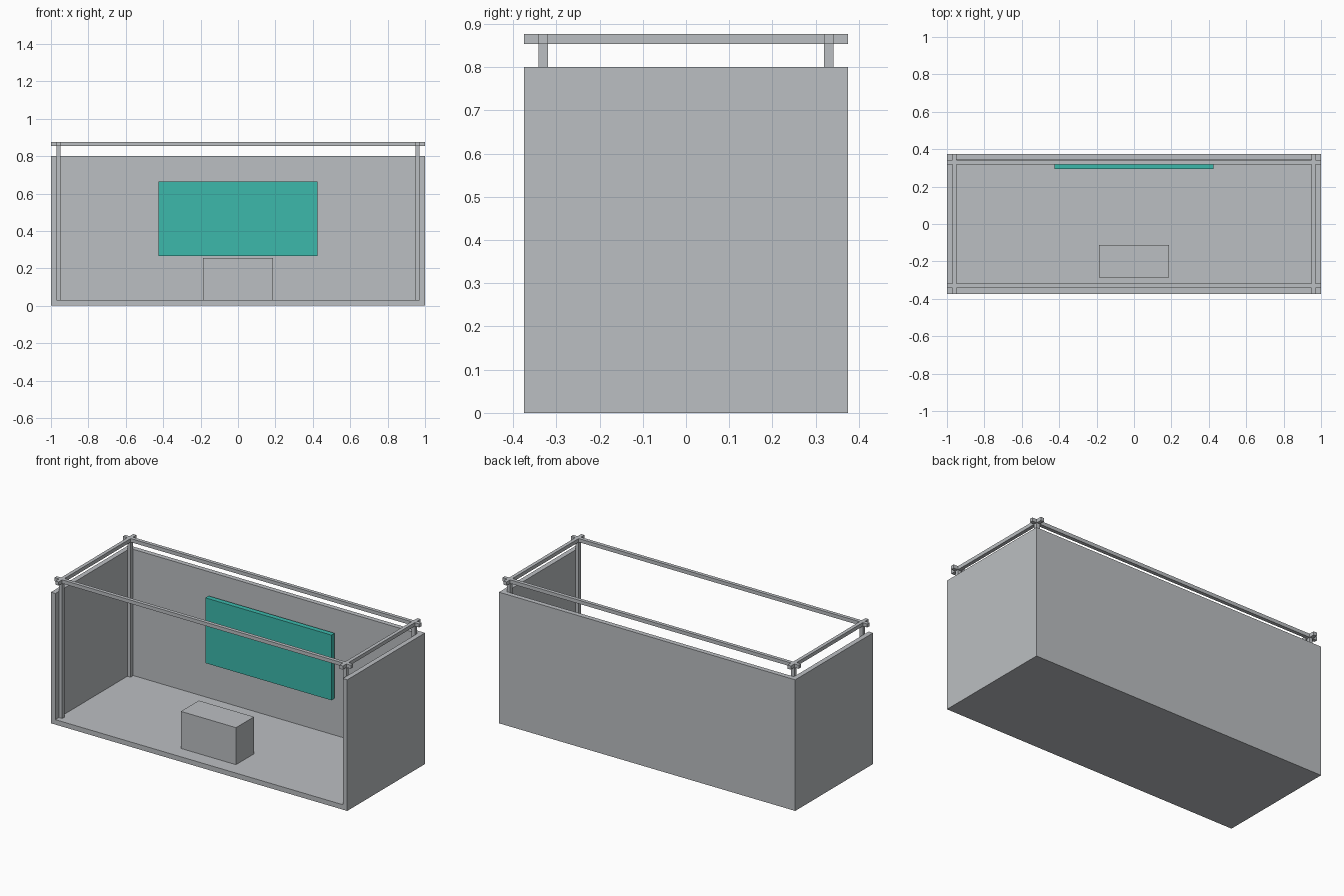
import bpy

cube = bpy.data.objects.get("Cube")
if cube:
    bpy.data.objects.remove(cube, do_unlink=True)


def make_material(name, rgb):
    mat = bpy.data.materials.new(name)
    mat.use_nodes = True
    mat.diffuse_color = (*rgb, 1)
    mat.node_tree.nodes["Principled BSDF"].inputs["Base Color"].default_value = (*rgb, 1)
    return mat


GREY = make_material("light grey", (0.50, 0.52, 0.54))
TEAL = make_material("teal", (0.045, 0.48, 0.41))


def box(name, x, y, z, mat=GREY):
    """Box spanning the given (low, high) range on each axis."""
    spans = (x, y, z)
    bpy.ops.mesh.primitive_cube_add(size=1, location=[(a + b) / 2 for a, b in spans])
    obj = bpy.context.object
    obj.name = name
    obj.scale = [b - a for a, b in spans]
    bpy.ops.object.transform_apply(location=False, rotation=False, scale=True)
    obj.data.materials.append(mat)
    return obj


def around(centre, width):
    return centre - width / 2, centre + width / 2


W, D, H = 1.0, 0.375, 0.80      # half width, half depth, wall height
T = 0.03                        # wall and floor thickness
BAR = 0.022                     # bar width
POST_X, POST_Y = 0.959, 0.33    # frame bar centre lines
RAIL_Z = (0.854, 0.876)

# Open-fronted booth shell
box("floor", (-W, W), (-D, D), (0, T))
box("back_wall", (-W, W), (D - T, D), (T, H))
box("left_wall", (W - T, W), (-D, D - T), (T, H))
box("right_wall", (-W, T - W), (-D, D - T), (T, H))

# Frame of posts and crossing rails
for side, sx in (("left", 1), ("right", -1)):
    box(side + "_rail", around(sx * POST_X, BAR), (-D, D), RAIL_Z)
    for end, sy in (("front", -1), ("back", 1)):
        box(f"{end}_{side}_post", around(sx * POST_X, BAR),
            around(sy * POST_Y, BAR), (T, RAIL_Z[0]))
for end, sy in (("front", -1), ("back", 1)):
    box(end + "_rail", (-W, W), around(sy * POST_Y, BAR), RAIL_Z)

# Display panel and counter
box("display_panel", (-0.426, 0.426), (0.293, 0.324), (0.266, 0.664), TEAL)
box("counter", (-0.186, 0.186), (-0.285, -0.112), (T, 0.256))
